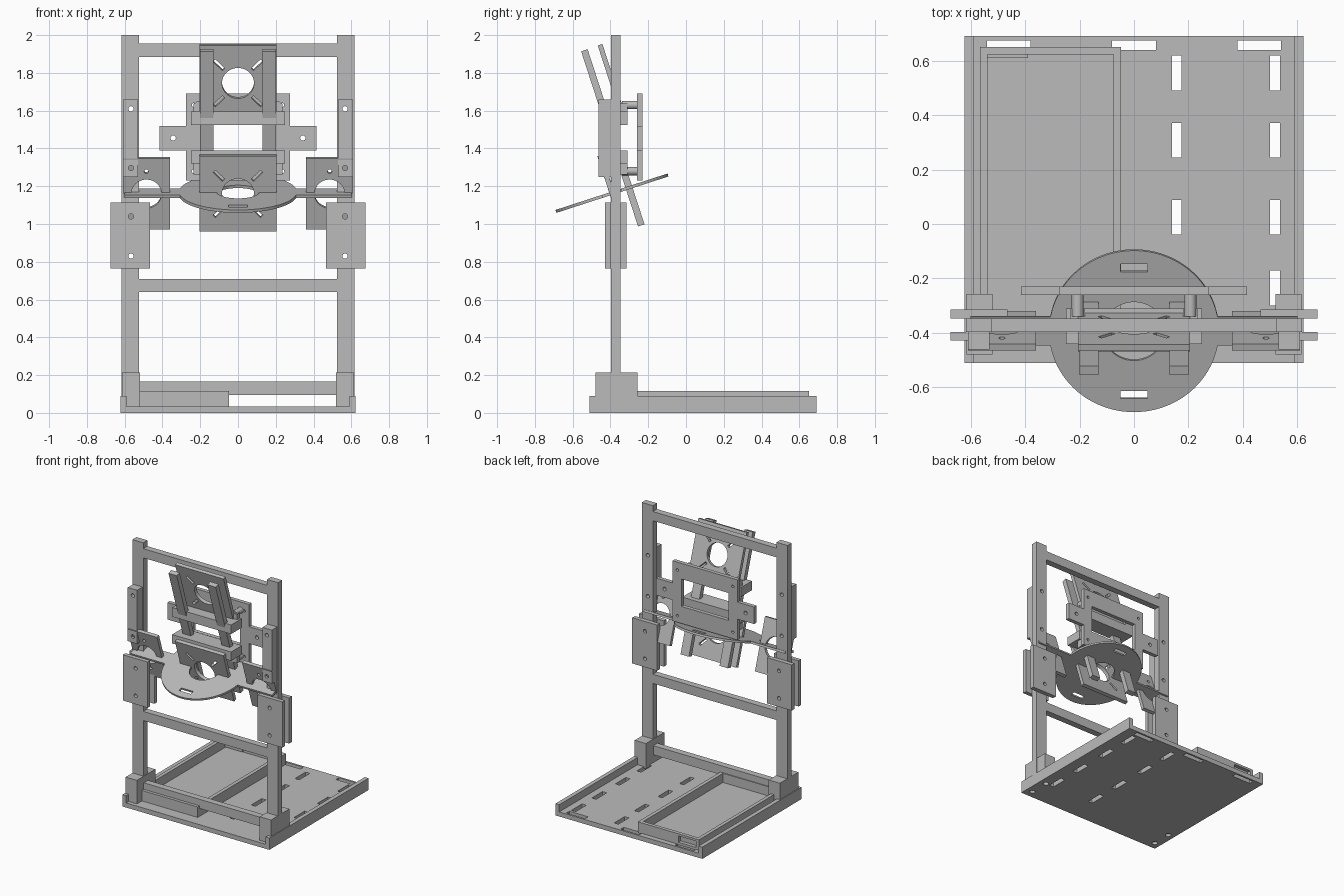
import bpy, bmesh, math
from mathutils import Matrix, Vector

cube = bpy.data.objects.get("Cube")
if cube:
    bpy.data.objects.remove(cube, do_unlink=True)

grey = bpy.data.materials.new("plain grey")
grey.use_nodes = True
tone = (0.5, 0.5, 0.5, 1)
grey.diffuse_color = tone
grey.node_tree.nodes["Principled BSDF"].inputs["Base Color"].default_value = tone

FLAT = Matrix.Identity(4)
# Tilted frame shared by the disc, bars and motor plates
TILT = Matrix.Translation((0, -0.392, 1.163)) @ Matrix.Rotation(math.radians(18), 4, 'X')


def add_box(bm, x, y, z, m=FLAT):
    size = Vector((x[1] - x[0], y[1] - y[0], z[1] - z[0]))
    mid = Vector((x[0] + x[1], y[0] + y[1], z[0] + z[1])) / 2
    bmesh.ops.create_cube(bm, size=1, matrix=m @ Matrix.Translation(mid) @ Matrix.Diagonal((*size, 1)))


def add_rod(bm, centre, r, length, axis='Y', m=FLAT, sides=32):
    turn = Matrix.Rotation(math.pi / 2, 4, 'X') if axis == 'Y' else FLAT
    bmesh.ops.create_cone(bm, cap_ends=True, segments=sides, radius1=r, radius2=r, depth=length,
                          matrix=m @ Matrix.Translation(centre) @ turn)


def make(name, bm):
    mesh = bpy.data.meshes.new(name)
    bm.to_mesh(mesh)
    bm.free()
    mesh.materials.append(grey)
    ob = bpy.data.objects.new(name, mesh)
    bpy.context.collection.objects.link(ob)
    return ob


def box(name, x, y, z, m=FLAT):
    bm = bmesh.new()
    add_box(bm, x, y, z, m)
    return make(name, bm)


def rod(name, *args, **kw):
    bm = bmesh.new()
    add_rod(bm, *args, **kw)
    return make(name, bm)


def combine(ob, bm, operation='DIFFERENCE'):
    """Cut or fuse the temporary mesh into ob and bake the result."""
    tool = make("cutter", bm)
    tool.hide_render = True
    mod = ob.modifiers.new("combine", 'BOOLEAN')
    mod.operation, mod.solver, mod.object = operation, 'EXACT', tool
    bpy.context.view_layer.update()
    baked = bpy.data.meshes.new_from_object(ob.evaluated_get(bpy.context.evaluated_depsgraph_get()))
    ob.modifiers.clear()
    ob.data = baked
    bpy.data.objects.remove(tool, do_unlink=True)


def span(s, a, b):
    return tuple(sorted((s * a, s * b)))


SIDES = ((1, "left"), (-1, "right"))

# Base plate with slots and screw holes
base = box("base_plate", (-0.62, 0.62), (-0.51, 0.69), (0, 0.035))
cut = bmesh.new()
for x in (0.157, 0.518):
    for y in (0.555, 0.308, 0.025, -0.235):
        add_box(cut, (x - 0.018, x + 0.018), (y - 0.064, y + 0.064), (-0.1, 0.1))
for x in (-0.46, 0, 0.46):
    add_box(cut, (x - 0.08, x + 0.08), (0.64, 0.675), (-0.1, 0.1))
for x in (-0.57, 0.57):
    for y in (-0.45, -0.3):
        add_rod(cut, (x, y, 0), 0.02, 0.04, axis='Z')
combine(base, cut)

# Open tray on the base
tray = box("tray", (-0.565, -0.047), (-0.42, 0.65), (0.03, 0.115))
cut = bmesh.new()
add_box(cut, (-0.538, -0.075), (-0.34, 0.622), (0.045, 0.3))
add_box(cut, (-0.54, -0.39), (0.61, 0.7), (0.05, 0.098))
combine(tray, cut)

# Upright frame, feet and side brackets
for s, side in SIDES:
    box(side + "_base_rail", span(s, 0.59, 0.622), (-0.51, 0.69), (0, 0.09))
    box(side + "_foot", span(s, 0.52, 0.615), (-0.48, -0.257), (0.02, 0.215))
    parts = [
        (box(side + "_post", span(s, 0.524, 0.617), (-0.397, -0.347), (0.03, 2)), (0.83, 1.04, 1.296, 1.61)),
        (box(side + "_upper_bracket", span(s, 0.53, 0.61), (-0.462, -0.397), (1.25, 1.66)), (1.296, 1.61)),
        (box(side + "_front_clamp", span(s, 0.465, 0.675), (-0.428, -0.397), (0.765, 1.115)), (0.83, 1.04)),
        (box(side + "_back_clamp", span(s, 0.465, 0.675), (-0.347, -0.314), (0.765, 1.115)), (0.83, 1.04)),
    ]
    for ob, heights in parts:
        cut = bmesh.new()
        for z in heights:
            add_rod(cut, (s * 0.567, -0.38, z), 0.014, 0.4, sides=16)
        combine(ob, cut)

for name, low in (("bottom_rail", 0.095), ("middle_rail", 0.64), ("top_rail", 1.885)):
    box(name, (-0.525, 0.525), (-0.397, -0.347), (low, low + 0.07))

# Tilted disc with side arms
disc = rod("tilted_disc", (0, 0, 0), 0.312, 0.016, axis='Z', m=TILT, sides=96)
arms = bmesh.new()
add_box(arms, (-0.6, 0.6), (-0.055, 0.055), (-0.008, 0.008), TILT)
combine(disc, arms, 'UNION')
cut = bmesh.new()
add_rod(cut, (0, 0, 0), 0.113, 0.2, axis='Z', m=TILT, sides=64)
for y in (-0.245, 0.245):
    add_box(cut, (-0.05, 0.05), (y - 0.015, y + 0.015), (-0.1, 0.1), TILT)
combine(disc, cut)

# Long tilted bars and pivot plates at the ends of the arms
for s, side in SIDES:
    box(side + "_long_bar", span(s, 0.13, 0.2), (0.077, 0.113), (-0.21, 0.765), TILT)
    pivot = box(side + "_pivot_plate", span(s, 0.36, 0.61), (-0.0126, 0.0126), (-0.197, 0.197), TILT)
    cut = bmesh.new()
    add_rod(cut, (s * 0.485, 0, 0), 0.08, 0.2, m=TILT, sides=48)
    for z in (-0.125, 0.125):
        add_rod(cut, (s * 0.485, 0, z), 0.012, 0.2, m=TILT, sides=16)
    combine(pivot, cut)

# Square plates with a round opening and four diagonal slots
for name, y, z in (("lower_round_hole_plate", 0, 0), ("upper_round_hole_plate", 0.183, 0.557)):
    plate = box(name, (-0.205, 0.205), (y - 0.013, y + 0.013), (z - 0.21, z + 0.21), TILT)
    cut = bmesh.new()
    add_rod(cut, (0, y, z), 0.085, 0.1, m=TILT, sides=48)
    for k in range(4):
        spoke = TILT @ Matrix.Translation((0, y, z)) @ Matrix.Rotation(math.pi / 4 + k * math.pi / 2, 4, 'Y')
        add_box(cut, (0.108, 0.178), (-0.05, 0.05), (-0.009, 0.009), spoke)
    combine(plate, cut)

# Cross blocks holding the bars
box("upper_cross_block", (-0.25, 0.25), (-0.44, -0.31), (1.525, 1.595))
box("lower_cross_block", (-0.25, 0.25), (-0.44, -0.31), (1.32, 1.388))

# Back mounting plate with opening and arms
back = box("back_plate", (-0.275, 0.275), (-0.26, -0.23), (1.23, 1.69))
arms = bmesh.new()
add_box(arms, (-0.415, 0.415), (-0.26, -0.23), (1.39, 1.52))
combine(back, arms, 'UNION')
cut = bmesh.new()
add_box(cut, (-0.2, 0.2), (-0.4, -0.1), (1.36, 1.57))
for s, side in SIDES:
    add_rod(cut, (s * 0.343, -0.25, 1.455), 0.014, 0.2, sides=16)
    for z in (1.28, 1.63):
        add_rod(cut, (s * 0.235, -0.25, z), 0.01, 0.2, sides=16)
combine(back, cut)

# Standoffs and their lugs
for s, side in SIDES:
    for level, z, lug in (("upper", 1.63, (1.59, 1.637)), ("lower", 1.28, (1.262, 1.325))):
        rod(side + "_" + level + "_standoff", (s * 0.207, -0.295, z), 0.022, 0.09, sides=24)
        box(side + "_" + level + "_lug", span(s, 0.18, 0.235), (-0.347, -0.31), lug)

# Smooth the round edges, keep the corners sharp
bpy.ops.object.select_all(action='DESELECT')
for ob in bpy.context.scene.objects:
    if ob.type == 'MESH' and grey.name in ob.data.materials:
        ob.select_set(True)
        bpy.context.view_layer.objects.active = ob
bpy.ops.object.shade_smooth_by_angle(angle=math.radians(30))
